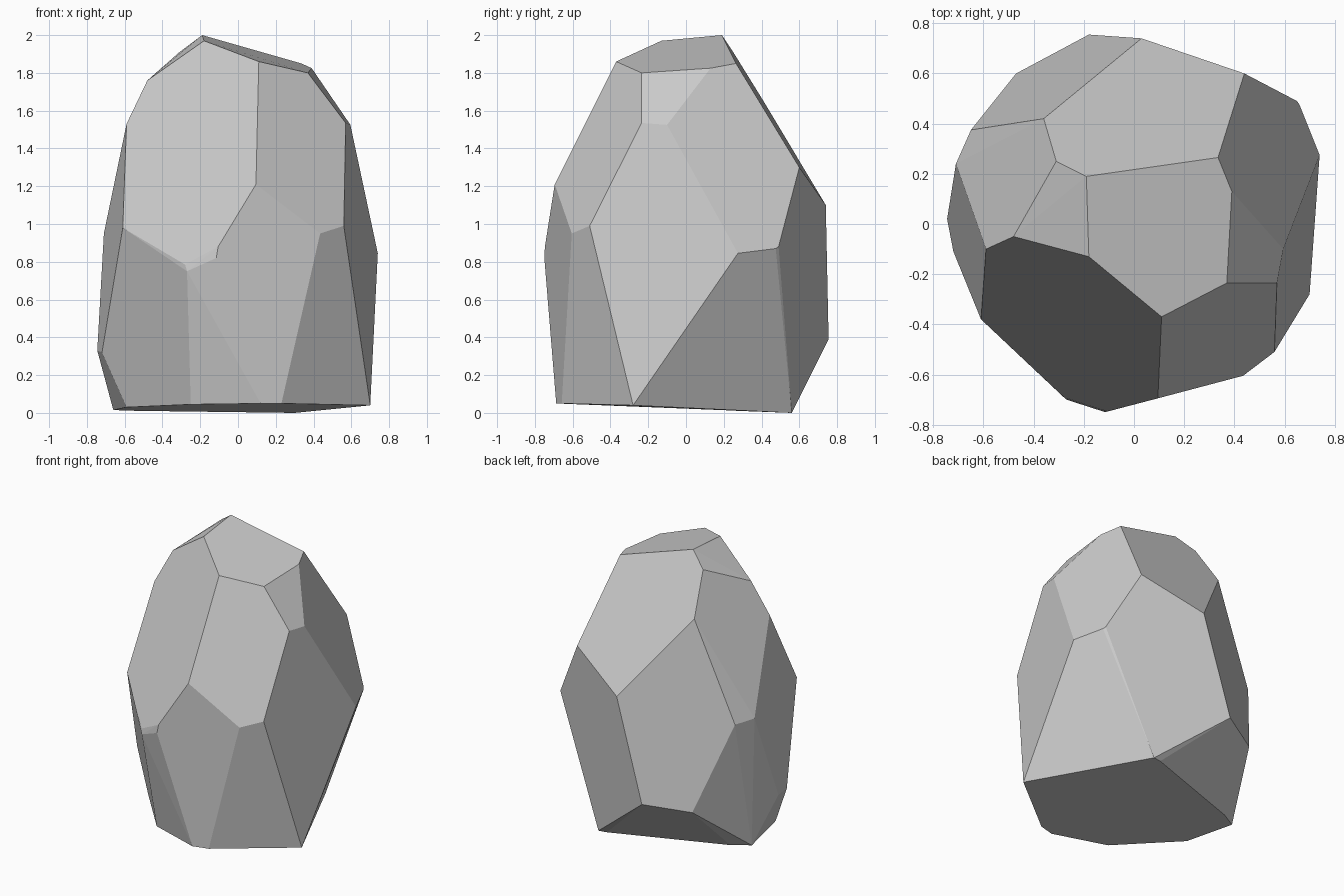
import bpy, bmesh, math

# Faceted boulder: convex hull around a few corner points, ring by ring
crown = [(-.19, .19, 2), (-.18, -.13, 1.97), (.11, -.37, 1.86),
         (.37, -.235, 1.80), (.39, .13, 1.825), (.335, .265, 1.85)]
shoulder = [(-.31, .25, 1.91), (-.36, .42, 1.635), (-.48, -.05, 1.76),
            (-.59, -.10, 1.53), (.57, -.235, 1.535), (.595, -.10, 1.525),
            (.44, .60, 1.30), (.03, .74, 1.10), (.095, -.695, 1.21)]
waist = [(-.61, -.38, .98), (-.28, -.69, .785), (-.27, -.70, .75),
         (-.115, -.75, .82), (-.105, -.747, .88), (.435, -.605, .95),
         (.56, -.51, .99), (.74, .275, .845), (.66, .475, .87),
         (.65, .49, .88), (-.71, .24, .95), (-.65, .375, .94)]
skirt = [(-.72, -.11, .32), (-.745, .02, .33), (-.47, .60, .35), (-.18, .755, .39)]
base = [(.70, -.28, .04), (.30, .56, 0), (.24, .55, .001), (-.54, .27, .011),
        (-.66, .20, .015), (-.59, -.17, .03), (-.25, -.56, .045),
        (.12, -.687, .05), (.23, -.658, .05)]

bm = bmesh.new()
for p in crown + shoulder + waist + skirt + base:
    bm.verts.new(p)
hull = bmesh.ops.convex_hull(bm, input=bm.verts[:])
loose = [v for v in bm.verts if not v.link_faces]
bmesh.ops.delete(bm, geom=loose, context='VERTS')

# Merge nearly coplanar triangles into clean flat facets
bmesh.ops.dissolve_limit(bm, angle_limit=math.radians(3),
                         verts=bm.verts[:], edges=bm.edges[:])
bmesh.ops.recalc_face_normals(bm, faces=bm.faces[:])

mesh = bpy.data.meshes.new("boulder")
bm.to_mesh(mesh)
bm.free()
bpy.context.collection.objects.link(bpy.data.objects.new("boulder", mesh))
